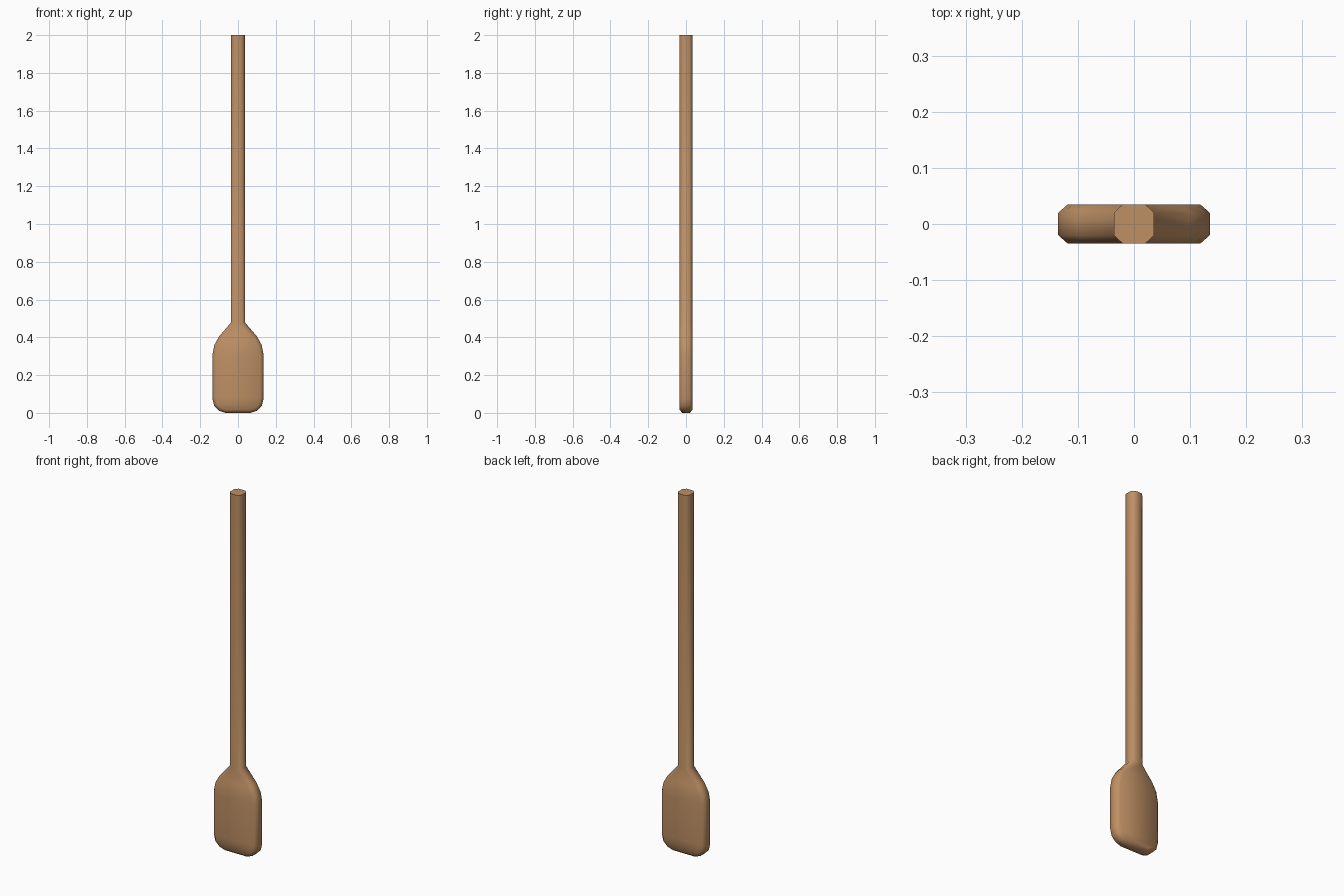
import bpy, bmesh, math

if "Cube" in bpy.data.objects:
    bpy.data.objects.remove(bpy.data.objects["Cube"])

# half outlines (x, z) from the blade tip up to the grip end
outer = [(0.068, 0.0), (0.102, 0.012), (0.126, 0.037), (0.135, 0.075), (0.135, 0.31),
         (0.125, 0.36), (0.1, 0.405), (0.036, 0.48), (0.036, 2.0)]
inner = [(0.062, 0.017), (0.092, 0.027), (0.111, 0.046), (0.118, 0.08), (0.118, 0.305),
         (0.109, 0.35), (0.085, 0.395), (0.02, 0.475), (0.02, 2.0)]

bm = bmesh.new()


def layer(half, y):
    """Mirrored outline at depth y, running right side up, then left side down."""
    pts = half + [(-x, z) for x, z in reversed(half)]
    return [bm.verts.new((x, y, z)) for x, z in pts]


layers = [layer(inner, -0.035), layer(outer, -0.02), layer(outer, 0.02), layer(inner, 0.035)]
n, m = len(outer) * 2, len(outer)

# chamfered rim around the outline, leaving the grip end open
for a, b in zip(layers, layers[1:]):
    for i in range(n):
        if i != m - 1:
            j = (i + 1) % n
            bm.faces.new((a[i], a[j], b[j], b[i]))

# front and back faces
for lay in (layers[0], layers[3]):
    for i in range(m - 1):
        bm.faces.new((lay[i], lay[i + 1], lay[n - 2 - i], lay[n - 1 - i]))

# octagonal grip end
bm.faces.new([l[m - 1] for l in layers] + [l[m] for l in reversed(layers)])
bmesh.ops.recalc_face_normals(bm, faces=bm.faces)

mesh = bpy.data.meshes.new("paddle")
bm.to_mesh(mesh)
bm.free()
paddle = bpy.data.objects.new("paddle", mesh)
bpy.context.collection.objects.link(paddle)

wood = bpy.data.materials.new("wood")
wood.diffuse_color = (0.52, 0.28, 0.13, 1)
wood.use_nodes = True
wood.node_tree.nodes["Principled BSDF"].inputs["Base Color"].default_value = wood.diffuse_color
mesh.materials.append(wood)

bpy.context.view_layer.objects.active = paddle
paddle.select_set(True)
bpy.ops.object.shade_smooth_by_angle(angle=math.radians(60))
